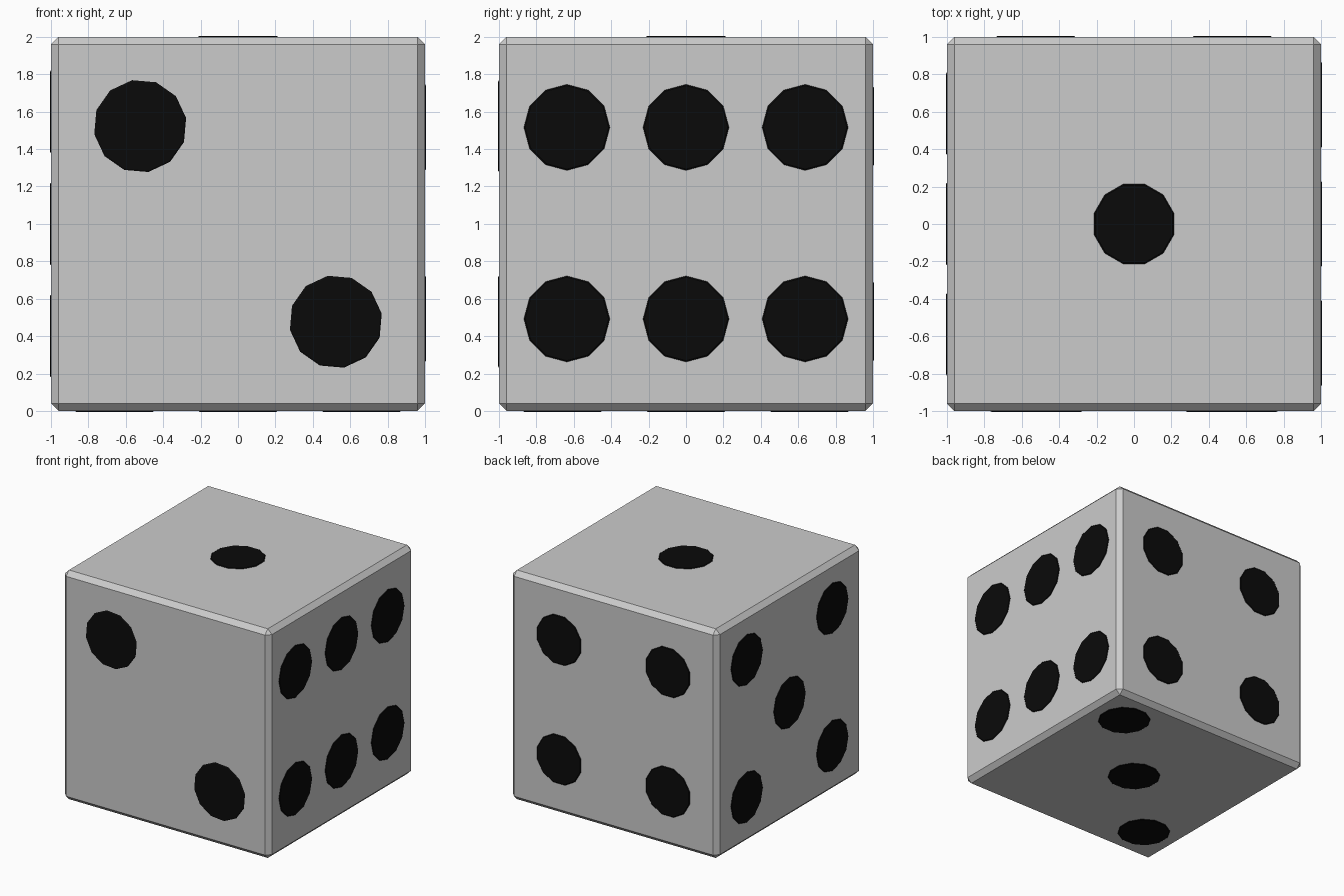
import bpy, bmesh
from math import radians, pi
from mathutils import Matrix, Vector

if "Cube" in bpy.data.objects:
    bpy.data.objects.remove(bpy.data.objects["Cube"])

# die body: cube with a narrow single-segment chamfer
bm = bmesh.new()
bmesh.ops.create_cube(bm, size=2, matrix=Matrix.Translation((0, 0, 1)))
bmesh.ops.bevel(bm, geom=bm.edges[:], offset=0.04, segments=1,
                profile=0.5, affect='EDGES')
mesh = bpy.data.meshes.new("die_body")
bm.to_mesh(mesh)
bm.free()
bpy.context.collection.objects.link(bpy.data.objects.new("die_body", mesh))

black = bpy.data.materials.new("pip_black")
black.diffuse_color = (0.003, 0.003, 0.003, 1)
black.use_nodes = True
black.node_tree.nodes["Principled BSDF"].inputs["Base Color"].default_value = black.diffuse_color


def pips(name, right, up, spots, radius, turn=0):
    """Nearly flush 12-sided discs on the face spanned by right and up."""
    right, up = Vector(right), Vector(up)
    normal = right.cross(up)
    frame = Matrix((right, up, normal)).transposed().to_4x4()
    bm = bmesh.new()
    for u, v in spots:
        place = (Matrix.Translation((0, 0, 1)) @ frame
                 @ Matrix.Translation((u, v, 1.0))
                 @ Matrix.Rotation(radians(turn), 4, 'Z'))
        bmesh.ops.create_cone(bm, cap_ends=True, segments=12, radius1=radius,
                              radius2=radius * 0.94, depth=0.01, matrix=place)
    mesh = bpy.data.meshes.new(name)
    bm.to_mesh(mesh)
    bm.free()
    mesh.materials.append(black)
    bpy.context.collection.objects.link(bpy.data.objects.new(name, mesh))


def corners(a, b):
    return [(u, v) for u in (-a, a) for v in (-b, b)]


X, Y, Z = (1, 0, 0), (0, 1, 0), (0, 0, 1)
NX, NY = (-1, 0, 0), (0, -1, 0)

# one on top, two in front, three below
pips("top_pip", X, Y, [(0, 0)], 0.228, 15)
pips("front_pips", X, Z, [(-0.523, 0.523), (0.523, -0.523)], 0.257, 10)
pips("bottom_pips", NX, Y, [(-0.66, 0.66), (0, 0), (0.66, -0.66)], 0.225, 15)
# four behind, five on the left, six on the right
pips("back_pips", NX, Z, corners(0.525, 0.522), 0.226, 15)
pips("left_pips", NY, Z, corners(0.59, 0.6) + [(0, 0)], 0.228)
pips("right_pips", Y, Z,
     [(u, v) for u in (-0.637, 0, 0.637) for v in (-0.508, 0.516)], 0.237)
